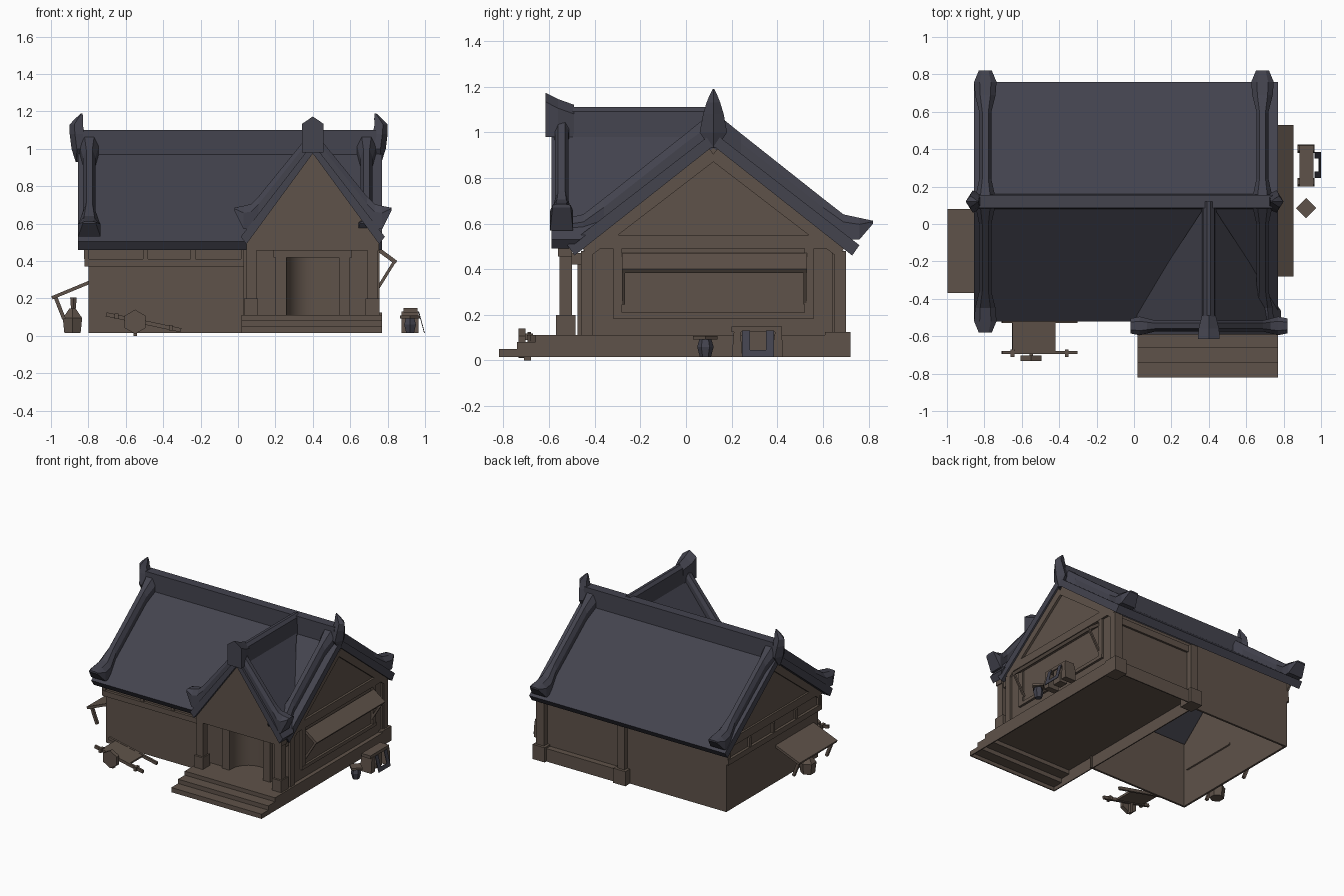
import bpy, bmesh, math
from mathutils import Vector, Matrix

def mat(name, c):
    m = bpy.data.materials.new(name)
    m.diffuse_color = (*c, 1)
    return m

WOOD = mat("brown_wood", (0.114, 0.085, 0.067))
ROOF = mat("slate_blue", (0.056, 0.056, 0.076))

def finish(name, bm, m, smooth=False):
    bmesh.ops.recalc_face_normals(bm, faces=bm.faces)
    me = bpy.data.meshes.new(name)
    bm.to_mesh(me)
    bm.free()
    me.materials.append(m)
    for p in me.polygons:
        p.use_smooth = smooth
    ob = bpy.data.objects.new(name, me)
    bpy.context.collection.objects.link(ob)
    return ob

def loft(name, rings, m):
    """Skin equal-length point rings and cap both ends."""
    bm = bmesh.new()
    vs = [[bm.verts.new(p) for p in r] for r in rings]
    n = len(vs[0])
    for a, b in zip(vs, vs[1:]):
        for i in range(n):
            bm.faces.new((a[i], a[(i + 1) % n], b[(i + 1) % n], b[i]))
    bm.faces.new(vs[0])
    bm.faces.new(vs[-1][::-1])
    return finish(name, bm, m)

def prism(name, pts, axis, a, b, m=WOOD):
    """Extrude a profile along x (y,z points) or y (x,z points); b may depend on z."""
    f = b if callable(b) else (lambda z: b)
    put = (lambda t, u, z: (t, u, z)) if axis == 'x' else (lambda t, u, z: (u, t, z))
    return loft(name, [[put(a, u, z) for u, z in pts], [put(f(z), u, z) for u, z in pts]], m)

def box(name, x0, x1, y0, y1, z0, z1, m=WOOD):
    return prism(name, [(x0, z0), (x1, z0), (x1, z1), (x0, z1)], 'y', y0, y1, m)

def strip(p, q, t):
    """Profile of a board of thickness t from p to q."""
    p, q = Vector(p), Vector(q)
    d = (q - p).normalized()
    n = Vector((-d.y, d.x)) * t / 2
    return [tuple(v) for v in (p + n, q + n, q - n, p - n)]

def drum(name, r1, r2, h, loc, seg, axis='z', m=WOOD):
    bm = bmesh.new()
    bmesh.ops.create_cone(bm, cap_ends=True, segments=seg, radius1=r1, radius2=r2, depth=h)
    if axis == 'y':
        bmesh.ops.rotate(bm, verts=bm.verts, matrix=Matrix.Rotation(math.pi / 2, 3, 'X'))
    bmesh.ops.translate(bm, verts=bm.verts, vec=loc)
    return finish(name, bm, m)

# platform and steps, open underneath: one stepped sheet closed by side skirts
TREADS = [(-0.82, .015), (-0.82, .05), (-0.74, .05), (-0.74, .082), (-0.66, .082), (-0.66, .112), (0.70, .112), (0.70, .015)]
inner = [(y + (0.008 if i < 6 else -0.008), z - 0.008 * (0 < i < 7)) for i, (y, z) in enumerate(TREADS)]
prism("platform_and_steps", TREADS + inner[::-1], 'x', 0.025, 0.765)
for x in (0.02, 0.762):
    prism("platform_skirt", TREADS, 'x', x, x + 0.008)

# walls: open-bottomed left part, raised right part
def gable(y0, y1, z0):
    return [(y0, z0), (y1, z0), (y1, 0.48), (0.12, 0.94), (y0, 0.48)]
prism("left_gable_wall", gable(-0.42, 0.665, 0.015), 'x', -0.80, -0.785)
prism("right_gable_wall", gable(-0.45, 0.69, 0.1), 'x', 0.72, 0.74)
box("front_wall", -0.80, 0.04, -0.42, -0.405, 0.015, 0.50)
box("back_wall_left", -0.80, 0.03, 0.65, 0.665, 0.015, 0.51)
box("back_wall_right", 0.03, 0.74, 0.64, 0.655, 0.1, 0.51)

# entrance wall with an alcove curved on its left half
box("door_wall_left", 0.03, 0.26, -0.45, -0.43, 0.11, 0.50)
box("door_wall_right", 0.54, 0.74, -0.45, -0.43, 0.11, 0.50)
box("door_wall_top", 0.26, 0.54, -0.45, -0.28, 0.42, 0.50)
bm = bmesh.new()
arc = [(0.4 - 0.14 * math.cos(math.pi * i / 16), -0.45 + 0.14 * math.sin(math.pi * i / 16)) for i in range(9)]
cols = [[bm.verts.new((x, y, z)) for z in (0.11, 0.43)] for x, y in arc + [(0.54, -0.31)]]
for a, b in zip(cols, cols[1:]):
    bm.faces.new((a[0], b[0], b[1], a[1]))
finish("door_alcove", bm, WOOD, True)
box("door_side", 0.54, 0.55, -0.45, -0.31, 0.11, 0.43)
for s in (-1, 1):
    c = 0.4 + s * 0.17
    box("door_jamb", c - 0.03, c + 0.03, -0.475, -0.45, 0.11, 0.42)
box("door_lintel", 0.19, 0.61, -0.48, -0.45, 0.42, 0.46)

# porch posts, beam and gable
for x in (0.07, 0.72):
    box("porch_post", x - 0.028, x + 0.028, -0.555, -0.50, 0.11, 0.46)
    box("porch_post_base", x - 0.037, x + 0.037, -0.57, -0.485, 0.11, 0.20)
    box("porch_tie", x - 0.02, x + 0.02, -0.51, -0.44, 0.42, 0.47)
box("porch_beam", 0.045, 0.755, -0.56, -0.50, 0.455, 0.51)
prism("porch_gable", [(0.05, 0.5), (0.75, 0.5), (0.4, 0.99)], 'y', -0.56, -0.53)

# back posts
for x in (0.05, 0.72):
    box("back_post", x - 0.03, x + 0.03, 0.64, 0.70, 0.1, 0.48)
    box("back_post_base", x - 0.05, x + 0.05, 0.61, 0.72, 0.015, 0.125)
box("back_rail", 0.05, 0.72, 0.65, 0.67, 0.43, 0.48)

# dentil beams on the front and left walls
box("front_rail", -0.82, 0.04, -0.44, -0.42, 0.37, 0.41)
for x in (-0.81, -0.495, -0.24, 0.03):
    box("front_dentil", x - 0.013, x + 0.013, -0.435, -0.42, 0.41, 0.48)
box("left_rail", -0.82, -0.80, -0.44, 0.665, 0.37, 0.41)
for y in (-0.42, -0.15, 0.12, 0.40, 0.65):
    box("left_dentil", -0.815, -0.80, y - 0.013, y + 0.013, 0.41, 0.48)

# gable timber framing on both ends
for a, b in ((-0.815, -0.80), (0.74, 0.757)):
    box("gable_tie", a, b, -0.42, 0.66, 0.49, 0.55)
    for s in (-1, 1):
        prism("gable_rafter", strip((0.12 + s * 0.56, 0.475), (0.12, 0.905), 0.055), 'x', a, b)

# right wall frame and awning
for y in (-0.43, 0.68):
    box("right_corner_post", 0.74, 0.757, y - 0.03, y + 0.02, 0.11, 0.48)
for y in (-0.30, 0.54):
    box("window_side", 0.74, 0.755, y - 0.02, y + 0.02, 0.19, 0.49)
box("window_sill", 0.74, 0.757, -0.32, 0.56, 0.185, 0.21)
prism("awning", strip((0.75, 0.462), (0.845, 0.392), 0.022), 'y', -0.28, 0.53)
for y in (-0.28, 0.515):
    prism("awning_strut", strip((0.745, 0.25), (0.835, 0.395), 0.016), 'y', y, y + 0.012)

# left lean-to and jar
prism("lean_to_board", strip((-0.995, 0.203), (-0.78, 0.292), 0.018), 'y', -0.37, 0.08)
for y in (-0.35, 0.04):
    prism("lean_to_strut", strip((-0.975, 0.205), (-0.93, 0.09), 0.02), 'y', y, y + 0.02)
drum("jar_body", 0.05, 0.06, 0.08, (-0.885, -0.18, 0.055), 6)
drum("jar_shoulder", 0.06, 0.02, 0.05, (-0.885, -0.18, 0.12), 6)
drum("jar_neck", 0.015, 0.02, 0.06, (-0.88, -0.18, 0.175), 6)

# main roof shell
prism("main_roof", [(-0.52, 0.505), (0.12, 1.0), (0.76, 0.505), (0.728, 0.46), (0.12, 0.94), (-0.488, 0.46)],
      'x', -0.855, 0.77, ROOF)
prism("main_ridge", [(0.08, 0.95), (0.16, 0.95), (0.155, 1.1), (0.085, 1.1)], 'x', -0.83, 0.74, ROOF)

# porch roof, cut back along the main roof plane
def on_roof(z):
    return 0.12 - (1.0 - min(z, 0.99)) / 0.78 + 0.02
prism("porch_roof", [(0.015, 0.53), (0.4, 1.03), (0.785, 0.53), (0.755, 0.49), (0.4, 0.975), (0.045, 0.49)],
      'y', -0.59, on_roof, ROOF)
prism("porch_ridge", [(0.36, 0.96), (0.44, 0.96), (0.43, 1.09), (0.41, 1.11), (0.39, 1.11), (0.37, 1.09)],
      'y', -0.56, 0.12, ROOF)

# flared verge caps: rows are (distance from ridge, bottom, top, width)
MAIN = [(0, .93, 1.09, .11), (.04, .90, 1.06, .10), (.12, .86, .995, .065), (.48, .58, .71, .065),
        (.57, .53, .64, .11), (.64, .53, .625, .12), (.70, .60, .612, .07)]
PORCH = [(0, .99, 1.09, .09), (.05, .93, 1.04, .06), (.29, .61, .745, .06),
         (.33, .57, .705, .08), (.37, .57, .695, .10), (.42, .67, .685, .08)]
def verge(name, rows, put):
    loft(name, [[put(t, -w / 2, a), put(t, w / 2, a), put(t, w / 2, a + (b - a) * .7), put(t, w / 4, b),
                 put(t, -w / 4, b), put(t, -w / 2, a + (b - a) * .7)] for t, a, b, w in rows], ROOF)
for s in (-1, 1):
    for cx in (-0.795, 0.687):
        verge("main_verge", MAIN, lambda t, o, z: (cx + o, 0.12 + s * t, z))
    verge("porch_verge", PORCH, lambda t, o, z: (0.4 + s * t, -0.545 + o, z))

# curved ridge horns, mirrored about x = -0.05
HORN = [(.93, .81, .008, .015), (1.0, .80, .04, .06), (1.08, .81, .04, .045),
        (1.13, .815, .035, .03), (1.16, .80, .022, .018), (1.19, .785, .004, .003)]
for s in (-1, 1):
    loft("ridge_horn", [[(-0.05 + s * (c + dx * hx), 0.12 + dy * hy, z)
                         for dx, dy in ((1, 0), (.3, 1), (-1, .6), (-1, -.6), (.3, -1))]
                        for z, c, hx, hy in HORN], ROOF)
# porch ridge finial
loft("porch_finial", [[(0.4 - w, y, .98), (0.4 + w, y, .98), (0.4 + w, y, z - .04), (0.4, y, z), (0.4 - w, y, z - .04)]
                      for y, w, z in ((-0.49, .037, 1.12), (-0.56, .055, 1.145), (-0.615, .058, 1.173))], ROOF)

# hand cart by the front wall
prism("cart_bed", strip((-0.65, 0.105), (-0.42, 0.057), 0.015), 'y', -0.68, -0.52)
for y in (-0.695, -0.53):
    prism("cart_shaft", strip((-0.705, 0.115), (-0.305, 0.03), 0.022), 'y', y, y + 0.016)
for x in (-0.65, -0.36):
    z = 0.104 - 0.2125 * (x + 0.65)
    box("cart_peg", x - 0.01, x + 0.01, -0.71, -0.67, z - 0.015, z + 0.015)
drum("cart_wheel", 0.065, 0.065, 0.03, (-0.55, -0.718, 0.075), 6, 'y')
box("cart_leg", -0.56, -0.54, -0.71, -0.68, 0.0, 0.08)

# bench with draped cloth, and keg, on the right
for y in (0.225, 0.405):
    prism("bench_leg", [(y - .025, .015), (y + .02, .015), (y + .015, .13), (y - .015, .13)], 'x', 0.875, 0.965)
box("bench_top", 0.885, 0.96, 0.20, 0.42, 0.125, 0.148)
box("bench_box", 0.89, 0.95, 0.28, 0.35, 0.02, 0.125)
for y0, y1, top in ((0.245, 0.28, .13), (0.35, 0.385, .13), (0.28, 0.35, .045)):
    prism("draped_cloth", strip((0.997, 0.015), (0.997 - 0.27 * (top - .015), top), 0.004), 'y', y0, y1, ROOF)
drum("keg_lower", 0.024, 0.036, 0.045, (0.92, 0.085, 0.037), 6, m=ROOF)
drum("keg_upper", 0.036, 0.026, 0.035, (0.92, 0.085, 0.077), 6, m=ROOF)
drum("keg_lid", 0.054, 0.054, 0.015, (0.92, 0.085, 0.10), 4)
